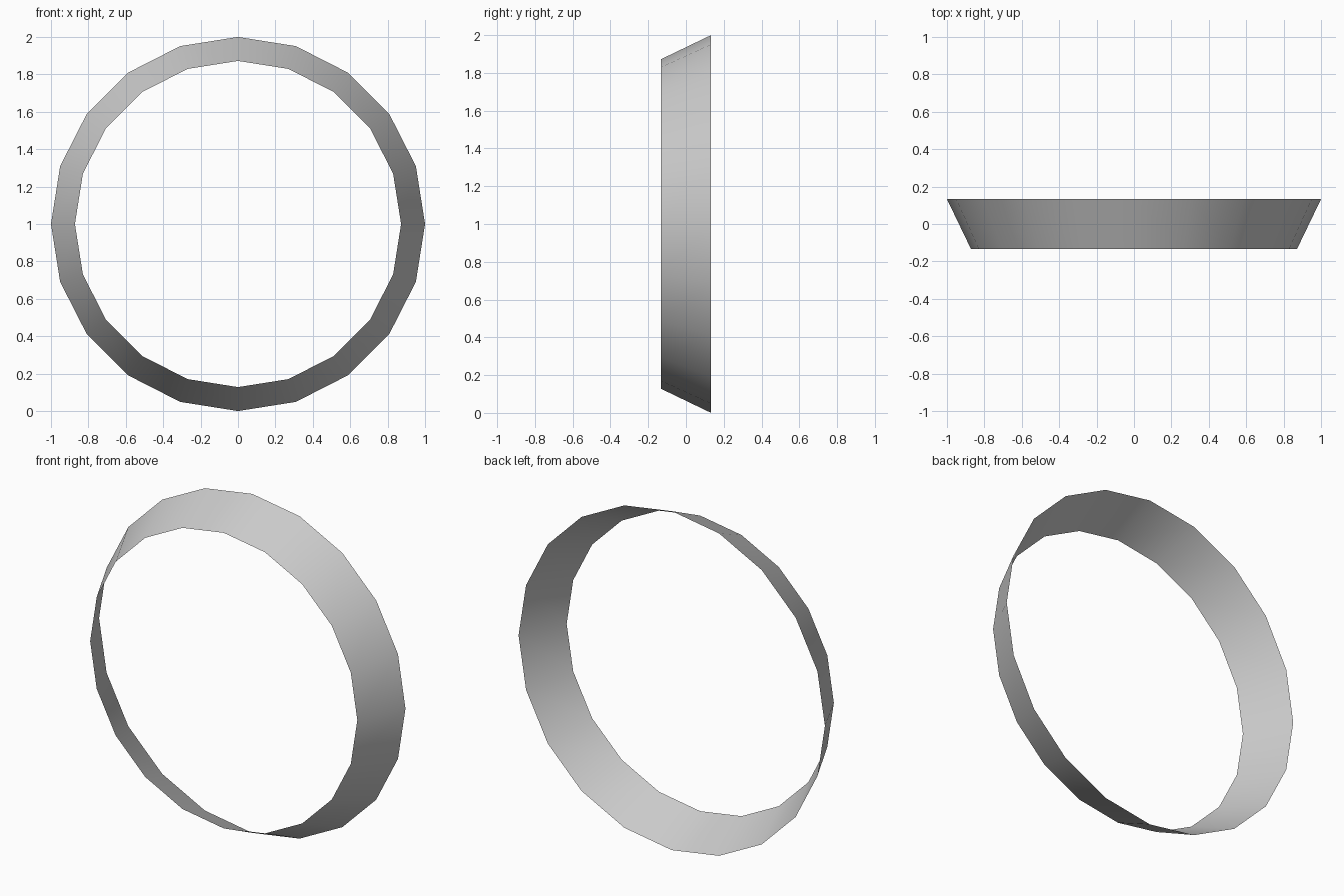
import bpy
import math

if "Cube" in bpy.data.objects:
    bpy.data.objects.remove(bpy.data.objects["Cube"])

# Open, tapered 20-sided band lying along y: narrow rim in front, wide rim behind
bpy.ops.mesh.primitive_cone_add(
    vertices=20, radius1=0.872, radius2=1.0, depth=0.266,
    end_fill_type='NOTHING',
    location=(0, 0, 1), rotation=(-math.pi / 2, 0, 0))
band = bpy.context.object
band.name = "tapered_ring_band"

# Smooth shading around the band
bpy.ops.object.shade_smooth_by_angle(angle=math.radians(30))
